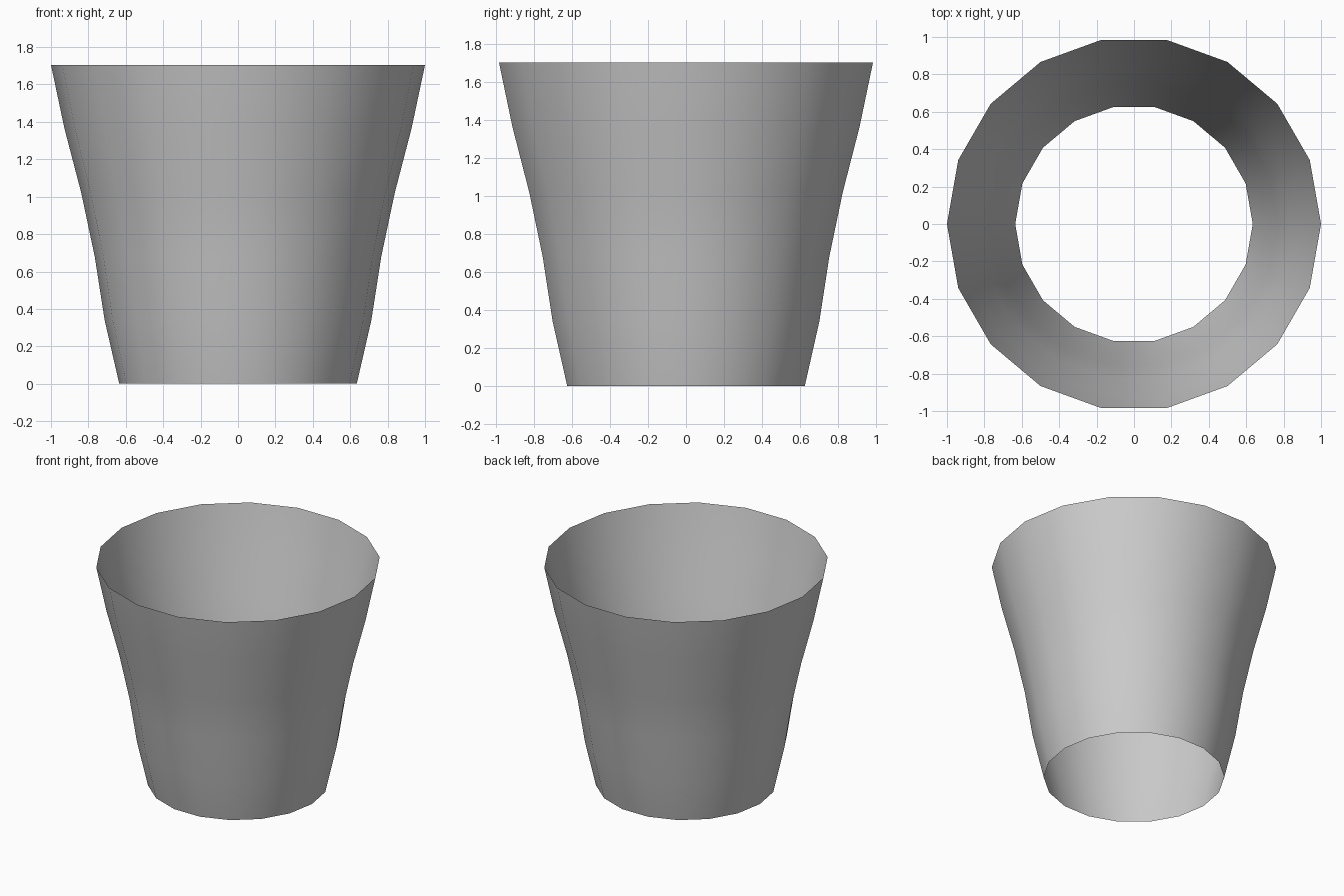
import bpy, bmesh
from math import sin, cos, tau

if "Cube" in bpy.data.objects:
    bpy.data.objects.remove(bpy.data.objects["Cube"])

SIDES = 18
# Wall profile, bottom to top: (radius, height)
PROFILE = [(0.635, 0), (0.713, 0.34), (0.766, 0.68),
           (0.838, 1.02), (0.928, 1.365), (1.0, 1.705)]

# Open single-walled tapered tube, without top or base
bm = bmesh.new()
rings = [[bm.verts.new((r * cos(tau * i / SIDES), r * sin(tau * i / SIDES), z))
          for i in range(SIDES)] for r, z in PROFILE]
for low, high in zip(rings, rings[1:]):
    for i in range(SIDES):
        j = (i + 1) % SIDES
        bm.faces.new((low[i], low[j], high[j], high[i])).smooth = True

mesh = bpy.data.meshes.new("tapered_cup_wall")
bm.to_mesh(mesh)
bm.free()
wall = bpy.data.objects.new("tapered_cup_wall", mesh)
bpy.context.collection.objects.link(wall)
